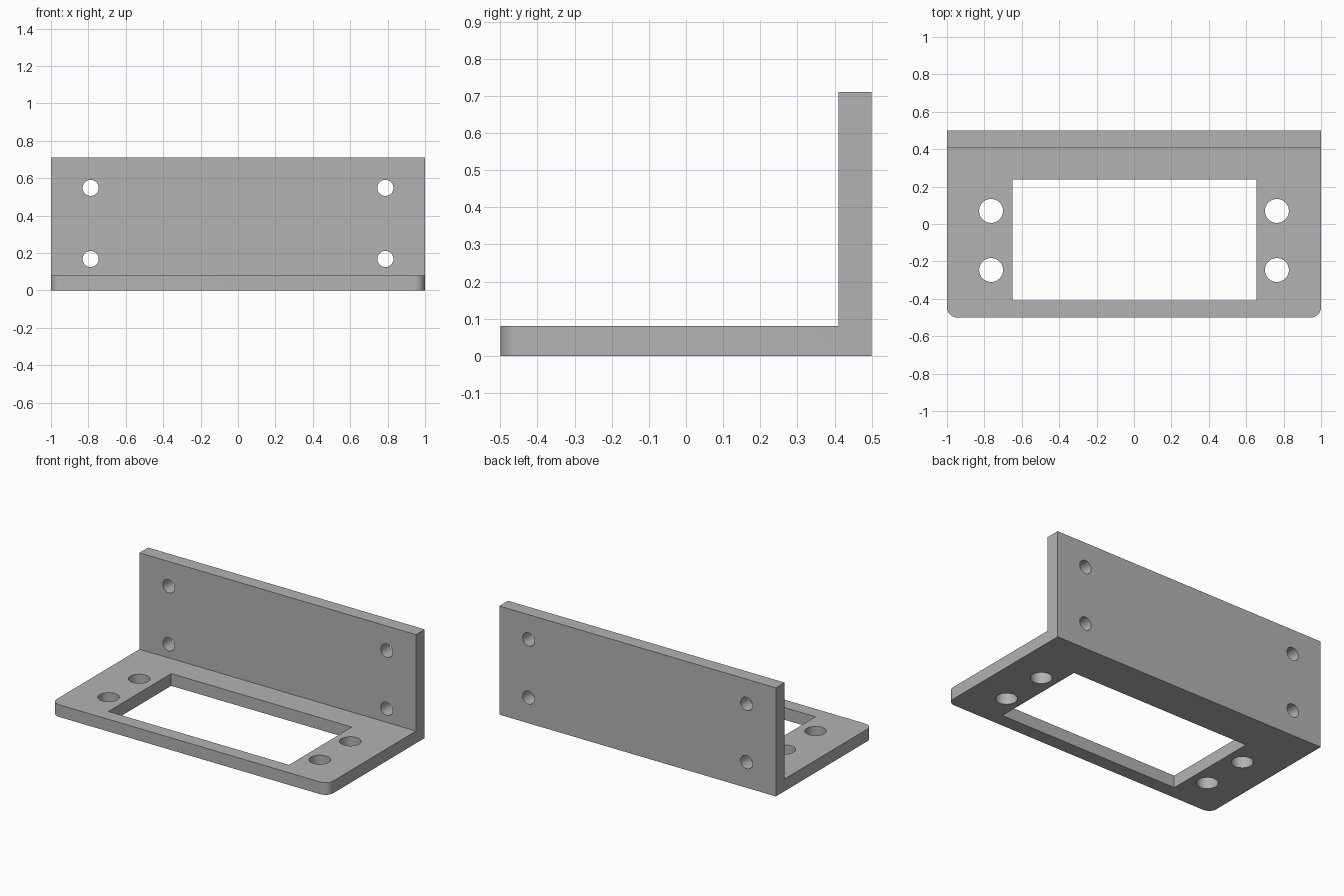
import bpy, bmesh, math
from mathutils import Matrix

cube = bpy.data.objects.get("Cube")
if cube:
    bpy.data.objects.remove(cube, do_unlink=True)

grey = bpy.data.materials.new("plain grey")
grey.use_nodes = True
colour = (0.45, 0.45, 0.45, 1)
grey.diffuse_color = colour
grey.node_tree.nodes["Principled BSDF"].inputs["Base Color"].default_value = colour


def make_object(name, bm):
    bmesh.ops.recalc_face_normals(bm, faces=bm.faces)
    mesh = bpy.data.meshes.new(name)
    bm.to_mesh(mesh)
    bm.free()
    mesh.materials.append(grey)
    obj = bpy.data.objects.new(name, mesh)
    bpy.context.collection.objects.link(obj)
    return obj


def add_hole(bm, centre, radius, turn=0):
    matrix = Matrix.Translation(centre) @ Matrix.Rotation(turn, 4, "X")
    bmesh.ops.create_cone(bm, cap_ends=True, segments=48, radius1=radius,
                          radius2=radius, depth=0.3, matrix=matrix)


# L-shaped bracket: side profile extruded across the width
profile = [(-0.5, 0), (0.5, 0), (0.5, 0.71), (0.41, 0.71), (0.41, 0.08), (-0.5, 0.08)]
bm = bmesh.new()
face = bm.faces.new([bm.verts.new((-1, y, z)) for y, z in profile])
swept = bmesh.ops.extrude_face_region(bm, geom=[face])
bmesh.ops.translate(bm, vec=(2, 0, 0),
                    verts=[v for v in swept["geom"] if isinstance(v, bmesh.types.BMVert)])

# Rounded front corners of the base
corners = [e for e in bm.edges if all(v.co.y < -0.49 for v in e.verts)
           and abs(e.verts[0].co.x - e.verts[1].co.x) < 0.01]
bmesh.ops.bevel(bm, geom=corners, offset=0.055, segments=10, profile=0.5, affect="EDGES")
bracket = make_object("angle_bracket", bm)

# Cutters: base window, base bolt holes and wall screw holes
bm = bmesh.new()
bmesh.ops.create_cube(bm, size=1, matrix=Matrix.Translation((0.003, -0.086, 0.04))
                      @ Matrix.Diagonal((1.306, 0.648, 0.3, 1)))
for side in (-1, 1):
    for y in (0.07, -0.246):
        add_hole(bm, (side * 0.764, y, 0.04), 0.064)
    for z in (0.548, 0.168):
        add_hole(bm, (side * 0.788, 0.455, z), 0.043, math.pi / 2)
cutter = make_object("hole_cutter", bm)
cutter.hide_render = True

cut = bracket.modifiers.new("holes", "BOOLEAN")
cut.operation = "DIFFERENCE"
cut.solver = "EXACT"
cut.object = cutter

# Apply the cut, drop the cutter and smooth the round walls
bpy.ops.object.select_all(action="DESELECT")
bracket.select_set(True)
bpy.context.view_layer.objects.active = bracket
bpy.ops.object.modifier_apply(modifier=cut.name)
bpy.data.objects.remove(cutter, do_unlink=True)
bpy.ops.object.shade_smooth_by_angle(angle=math.radians(30))
